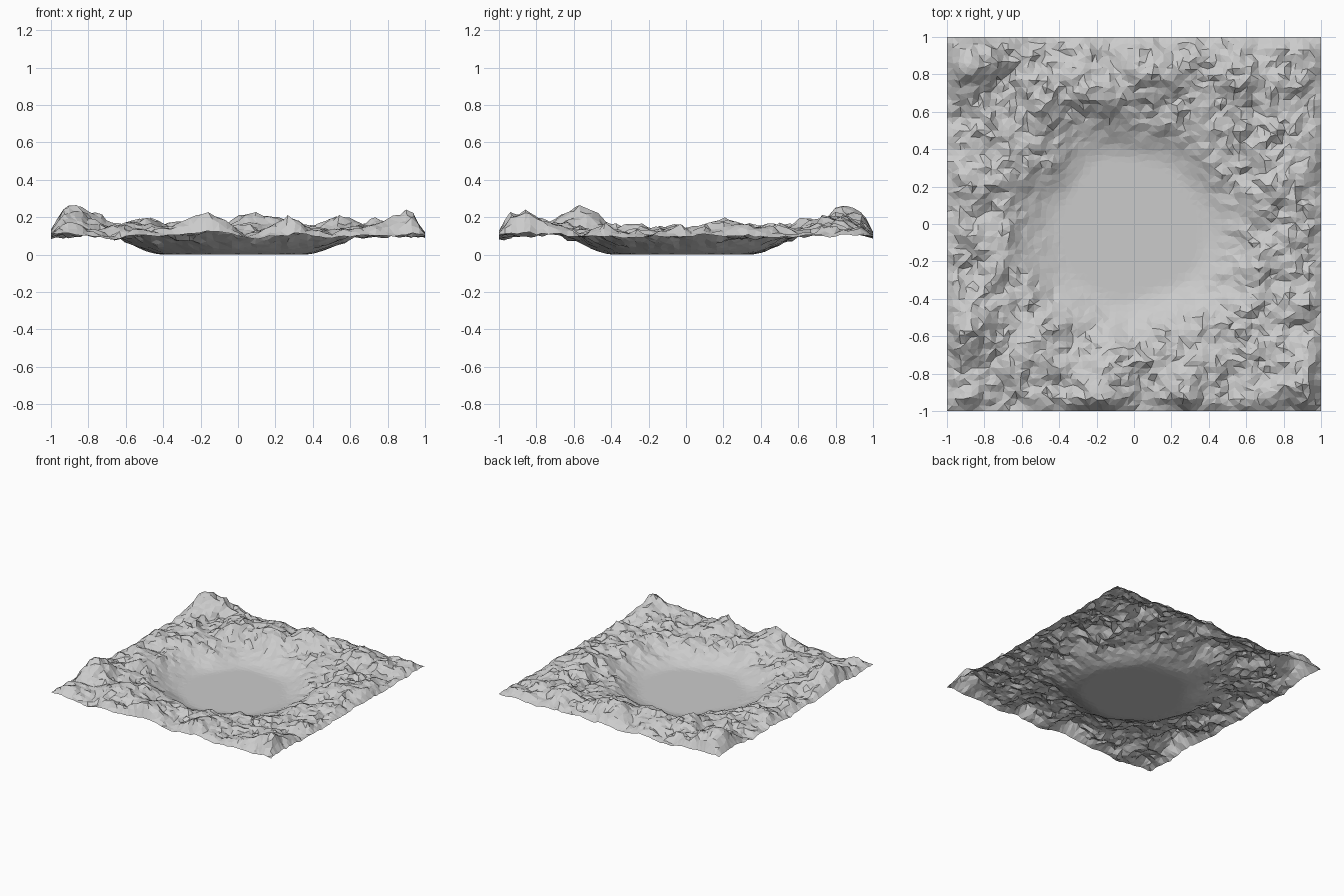
import bpy, bmesh, math, random
from mathutils import Vector, noise

if "Cube" in bpy.data.objects:
    bpy.data.objects.remove(bpy.data.objects["Cube"])

random.seed(4)
N = 60

# broad hills: x, y, height, radius
HILLS = [(-0.89, 0.85, 0.15, 0.17), (-0.89, -0.55, 0.14, 0.15), (-0.2, -0.9, 0.12, 0.13),
         (0.05, 0.82, 0.11, 0.13), (0.26, 0.83, 0.09, 0.10), (0.57, 0.8, 0.08, 0.12),
         (0.82, 0.27, 0.08, 0.12), (0.9, -0.85, 0.08, 0.13), (0.28, -0.85, 0.06, 0.12),
         (-0.5, 0.75, 0.05, 0.15), (-0.22, 0.7, 0.07, 0.12), (-0.95, -0.95, 0.06, 0.12),
         (-0.6, -0.75, 0.04, 0.12), (0.85, 0.8, 0.06, 0.12), (-0.85, 0.2, 0.05, 0.14)]


def smooth(a, b, t):
    t = max(0.0, min(1.0, (t - a) / (b - a)))
    return t * t * (3 - 2 * t)


def height(x, y):
    # irregular basin with a flat floor
    a = math.atan2(y + 0.03, x + 0.02)
    r = math.hypot(x + 0.02, y + 0.03)
    r *= 1 + 0.12 * noise.noise(Vector((1.5 * math.cos(a), 1.5 * math.sin(a), 3.1)))
    bowl = 0.085 * smooth(0.36, 0.72, r)
    rough = smooth(0.38, 0.74, r)
    # rugged rock on the rim
    p = Vector((x, y, 0))
    crag = 0.04 + 0.045 * noise.fractal(p * 5 + Vector((7, 2, 1)), 0.7, 2.0, 5)
    crag += 0.022 * noise.noise(p * 17)
    hill = sum(h * math.exp(-((x - u) ** 2 + (y - v) ** 2) / (s * s)) for u, v, h, s in HILLS)
    z = bowl + rough * max(-0.01, crag + 0.8 * hill)
    # outer border falls away steeply
    edge = smooth(0.0, 0.06, 1 - max(abs(x), abs(y)))
    return z * edge + (0.075 + 0.45 * (z - 0.075)) * (1 - edge)


bm = bmesh.new()
bmesh.ops.create_grid(bm, x_segments=N, y_segments=N, size=1)
for v in bm.verts:
    x, y = v.co.x, v.co.y
    if max(abs(x), abs(y)) < 0.99:
        x += random.uniform(-0.009, 0.009)
        y += random.uniform(-0.009, 0.009)
    v.co = (x, y, height(x, y))
bmesh.ops.triangulate(bm, faces=bm.faces[:])
low = min(v.co.z for v in bm.verts)
for v in bm.verts:
    v.co.z -= low

mesh = bpy.data.meshes.new("crater_terrain")
bm.to_mesh(mesh)
bm.free()
terrain = bpy.data.objects.new("crater_terrain", mesh)
bpy.context.collection.objects.link(terrain)
